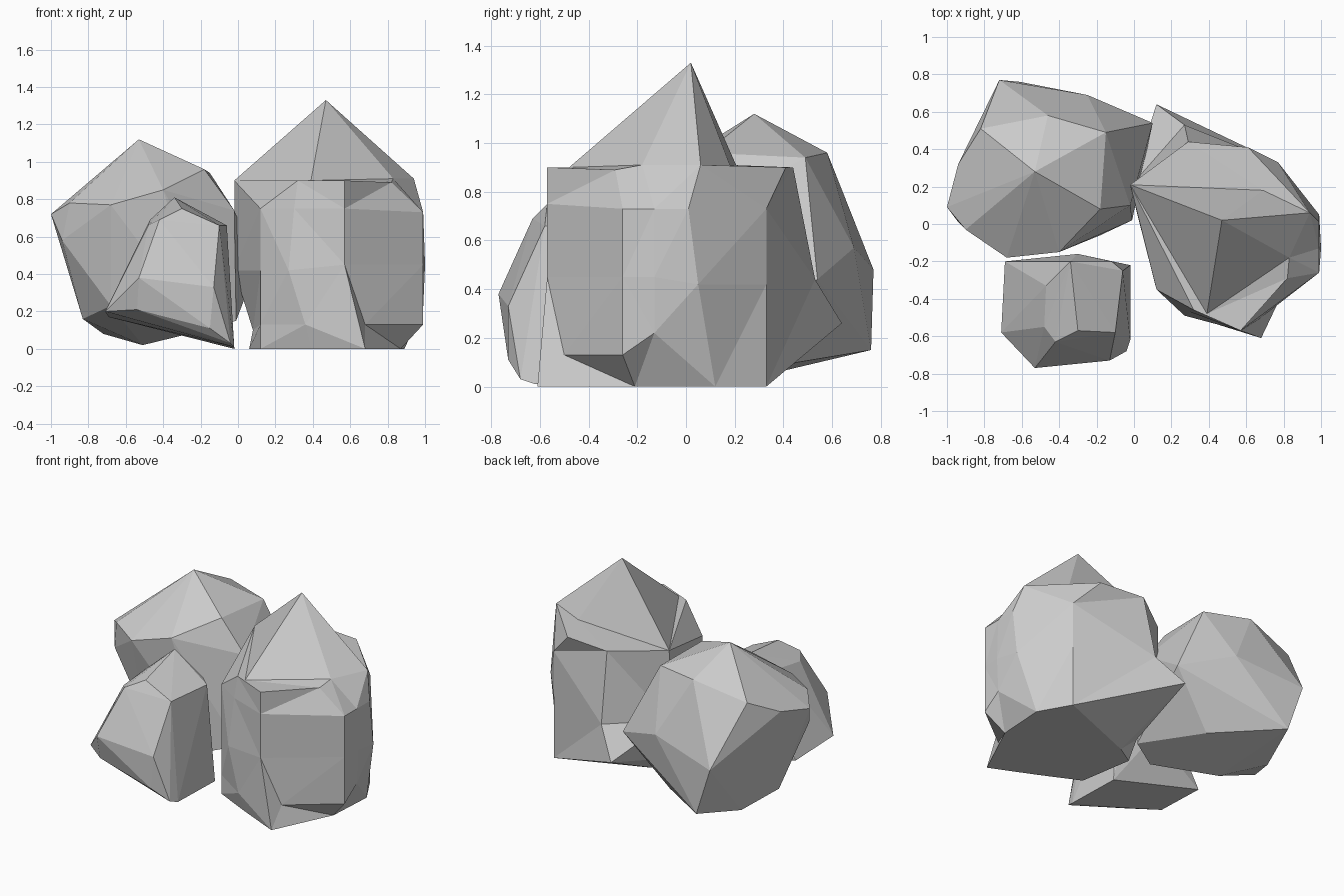
import bpy, bmesh

if "Cube" in bpy.data.objects:
    bpy.data.objects.remove(bpy.data.objects["Cube"])


def finish(bm, name):
    """Turn a bmesh into a named object with outward normals."""
    bmesh.ops.recalc_face_normals(bm, faces=bm.faces[:])
    mesh = bpy.data.meshes.new(name)
    bm.to_mesh(mesh)
    bm.free()
    obj = bpy.data.objects.new(name, mesh)
    bpy.context.collection.objects.link(obj)
    return obj


def hull_rock(name, points):
    """Faceted stone: the convex hull of its corner points."""
    bm = bmesh.new()
    for p in points:
        bm.verts.new(p)
    bmesh.ops.convex_hull(bm, input=bm.verts[:])
    loose = [v for v in bm.verts if not v.link_faces]
    bmesh.ops.delete(bm, geom=loose, context='VERTS')
    bmesh.ops.dissolve_limit(bm, angle_limit=0.05, verts=bm.verts[:], edges=bm.edges[:])
    return finish(bm, name)


def column_rock(name, apex, columns, rows=6):
    """Stone skinned around vertical columns of corners, closed by a peak and a base.
    Short columns repeat their first point, so the upper facets merge into triangles."""
    bm = bmesh.new()
    cache = {}

    def vert(p):
        if p not in cache:
            cache[p] = bm.verts.new(p)
        return cache[p]

    def face(points):
        unique = list(dict.fromkeys(points))
        if len(unique) > 2:
            bm.faces.new([vert(p) for p in unique])

    full = [[c[0]] * (rows - len(c)) + c for c in columns]
    for a, b in zip(full, full[1:] + full[:1]):
        face([apex, a[0], b[0]])
        for i in range(rows - 1):
            face([a[i], a[i + 1], b[i + 1], b[i]])
    face([c[-1] for c in full])
    # triangulate the bent quads so every facet is flat
    bmesh.ops.triangulate(bm, faces=bm.faces[:])
    return finish(bm, name)


# shared corners of the tall rock: rim points under the peak, and base corners
left_rim, front_rim = (-.02, .21, .90), (.39, -.48, .90)
right_rim, back_rim = (.83, -.18, .91), (.69, .18, .91)
toe, right_toe = (.68, -.61, 0), (.87, -.21, 0)
back_toe, far_toe = (.89, .12, 0), (.77, .33, 0)
front_top = [front_rim, (.57, -.57, .90), (.57, -.57, .75), (.57, -.57, .45)]

# tall rock on the right, columns run anticlockwise from the left side
column_rock("tall_rock", (.47, .02, 1.33), [
    # left
    [left_rim, (-.02, .20, .42), (.08, .12, .10), (.06, .02, 0)],
    # front left
    [left_rim, (.12, -.35, .75), (.12, -.35, .75), (.12, -.35, .42),
     (.12, -.35, .13), (.12, -.35, 0)],
    # front
    [front_rim, (.32, -.46, .90), (.30, -.47, .75), (.27, -.49, .42),
     (.36, -.51, .13), (.39, -.48, 0)],
    # front right: a toe in front, a notch beside it
    front_top + [toe, toe],
    front_top + [(.68, -.50, .13), toe],
    # right, front corner
    [right_rim, (.82, -.29, .89), (.99, -.26, .73), (.99, -.26, .45),
     (.99, -.26, .13), right_toe],
    # right, middle
    [right_rim, right_rim, (.99, -.13, .73), (1.0, -.13, .45), (.99, -.13, .22), right_toe],
    # right, back corner
    [(.94, .06, .91), (.99, .01, .73), (.99, .05, .42), back_toe, back_toe],
    # back right
    [back_rim, (.61, .41, .90), (.77, .33, .73), (.77, .33, .42), far_toe, far_toe],
    # back left, with the low jutting tip
    [back_rim, (.29, .44, .90), (.29, .44, .90), (.27, .53, .44), (.12, .64, .26),
     (.19, .10, 0)]])

# leaning rock at the back left
hull_rock("leaning_rock", [
    (-.53, .28, 1.12),
    (-.90, -.03, .78), (-.68, -.18, .77), (-.40, -.15, .85), (-.18, .08, .96),
    (-.15, .49, .94), (-.46, .58, .96), (-.82, .51, .87), (-.94, .32, .77),
    (-1.0, .09, .72), (-.72, .77, .48), (-.25, .69, .57), (.10, .54, .44),
    (-.94, .01, .58), (-.68, -.05, .23), (-.02, .10, .74),
    (-.83, .18, .16), (-.72, .43, .08), (-.51, .21, .02), (-.20, .46, .10),
    (-.01, .02, .15), (-.18, -.06, .10), (-.61, .76, .15)])

# small rock at the front left
hull_rock("small_rock", [
    (-.34, -.20, .81), (-.47, -.33, .69), (-.48, -.55, .66), (-.42, -.63, .69),
    (-.30, -.57, .75), (-.10, -.58, .66), (-.06, -.25, .66), (-.12, -.20, .67),
    (-.53, -.77, .38), (-.54, -.72, .21), (-.13, -.73, .33), (-.15, -.73, .11),
    (-.71, -.58, .20), (-.69, -.20, .17), (-.30, -.16, .40),
    (-.04, -.68, .03), (-.02, -.62, .01), (-.02, -.22, 0)])
